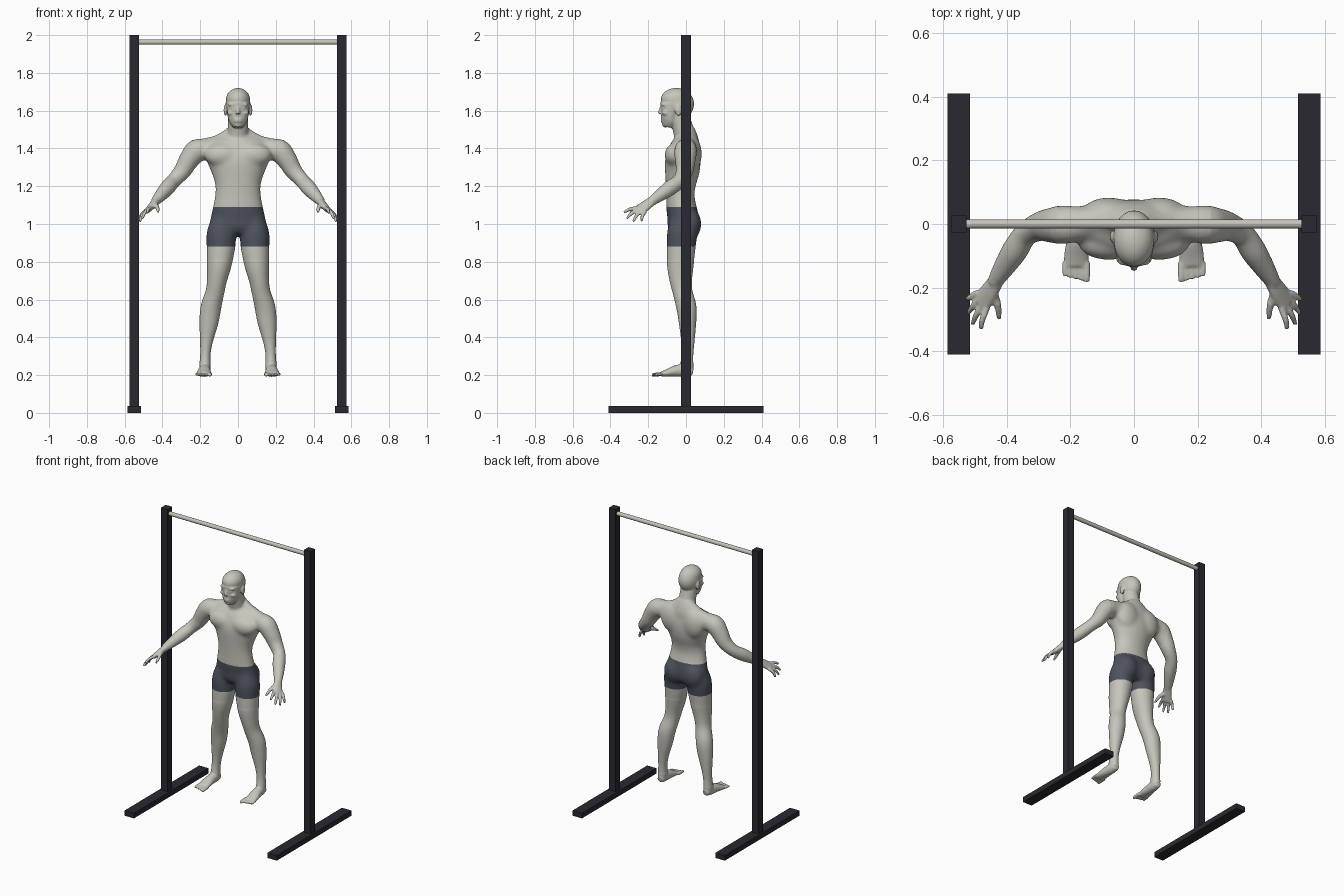
import bpy
import bmesh
import math
from mathutils import Vector, Matrix

cube = bpy.data.objects.get("Cube")
if cube:
    bpy.data.objects.remove(cube, do_unlink=True)


def make_material(name, rgb):
    mat = bpy.data.materials.new(name)
    mat.use_nodes = True
    colour = (*rgb, 1)
    mat.diffuse_color = colour
    mat.node_tree.nodes["Principled BSDF"].inputs["Base Color"].default_value = colour
    return mat


skin = make_material("warm grey skin", (.57, .56, .5))
fabric = make_material("slate shorts", (.075, .085, .11))
metal = make_material("dark frame", (.023, .022, .031))
steel = make_material("pale steel", (.56, .55, .49))


# ---------- exercise frame ----------
def add_box(name, centre, size, mat):
    bpy.ops.mesh.primitive_cube_add(size=1, location=centre)
    obj = bpy.context.object
    obj.name = name
    obj.data.transform(Matrix.Diagonal((*size, 1)))
    obj.data.materials.append(mat)


for side, s in (("left", 1), ("right", -1)):
    add_box(side + "_post", (s * .55, 0, 1), (.05, .052, 2), metal)
    add_box(side + "_base", (s * .55, 0, .018), (.072, .82, .036), metal)

bpy.ops.mesh.primitive_cylinder_add(vertices=24, radius=.014, depth=1.06,
                                    location=(0, 0, 1.963), rotation=(0, math.pi / 2, 0))
bar = bpy.context.object
bar.name = "pull_up_bar"
bar.data.materials.append(steel)
bpy.ops.object.shade_smooth_by_angle()

# ---------- figure, merged from lofted limbs and muscle masses ----------
bm = bmesh.new()
X_AXIS = Vector((1, 0, 0))


def spline(points, steps=4):
    """Smooth curve through points; each point is a position plus two radii."""
    pts = [points[0], *points, points[-1]]
    out = []
    for a, b, c, d in zip(pts, pts[1:], pts[2:], pts[3:]):
        for k in range(steps):
            t = k / steps
            out.append([q + .5 * t * (r - p + t * (2 * p - 5 * q + 4 * r - w
                        + t * (3 * (q - r) + w - p)))
                        for p, q, r, w in zip(a, b, c, d)])
    return out + [list(points[-1])]


def tube(points, ref=X_AXIS, mirror=True, sides=24):
    path = spline(points)
    for s in (1, -1) if mirror else (1,):
        rings = []
        for i, (x, y, z, ra, rb) in enumerate(path):
            before, after = path[max(i - 1, 0)], path[min(i + 1, len(path) - 1)]
            tangent = (Vector(after[:3]) - Vector(before[:3])).normalized()
            u = (ref - tangent * ref.dot(tangent)).normalized()
            v = tangent.cross(u)
            ring = []
            for k in range(sides):
                a = math.tau * k / sides
                p = Vector((x, y, z)) + u * ra * math.cos(a) + v * rb * math.sin(a)
                ring.append(bm.verts.new((s * p.x, p.y, p.z)))
            rings.append(ring)
        for low, high in zip(rings, rings[1:]):
            for k in range(sides):
                n = (k + 1) % sides
                bm.faces.new((low[k], low[n], high[n], high[k]))
        bm.faces.new(rings[0])
        bm.faces.new(rings[-1])


def round_tube(points, **options):
    tube([(*p, p[-1]) for p in points], **options)


def mass(centre, radii, mirror=True):
    for s in (1, -1) if mirror else (1,):
        place = Matrix.Translation((s * centre[0], centre[1], centre[2]))
        bmesh.ops.create_uvsphere(bm, u_segments=24, v_segments=16, radius=1,
                                  matrix=place @ Matrix.Diagonal((*radii, 1)))


# torso: height, depth centre, half width, half depth
torso = [(.94, -.02, .12, .06), (.98, -.015, .15, .083), (1.03, -.015, .146, .083),
         (1.09, -.025, .133, .08), (1.15, -.03, .122, .075), (1.21, -.028, .121, .08),
         (1.28, -.02, .144, .092), (1.34, -.016, .168, .094), (1.4, -.006, .17, .082),
         (1.44, .005, .15, .066), (1.475, .003, .09, .052), (1.5, -.01, .056, .05)]
tube([(0, y, z, w, d) for z, y, w, d in torso], mirror=False, sides=40)

# muscle masses
mass((.08, -.058, 1.365), (.098, .056, .064))      # chest
mass((.08, .032, 1.37), (.085, .052, .1))          # shoulder blades
mass((.07, .022, 1), (.075, .06, .085))            # glutes
round_tube([(.03, .008, 1.485, .034), (.1, .01, 1.44, .035), (.2, .005, 1.402, .048)])

# neck and head
round_tube([(0, .005, 1.43, .062), (0, -.015, 1.5, .055), (0, -.035, 1.58, .052)], mirror=False)
mass((0, -.045, 1.635), (.066, .088, .085), mirror=False)
mass((0, -.052, 1.658), (.064, .082, .062), mirror=False)
tube([(0, -.08, 1.64, .06, .056), (0, -.083, 1.585, .057, .049), (0, -.085, 1.55, .05, .046),
      (0, -.09, 1.53, .04, .04), (0, -.094, 1.512, .026, .028)], mirror=False)
mass((.067, -.04, 1.603), (.009, .019, .031))      # ears
mass((.027, -.118, 1.632), (.026, .013, .008))     # brows
mass((.027, -.117, 1.612), (.014, .012, .009))     # eyes
mass((.036, -.105, 1.588), (.022, .022, .016))     # cheeks
round_tube([(0, -.126, 1.63, .008), (0, -.134, 1.605, .009), (0, -.138, 1.583, .012)], mirror=False)
for lip_height in (1.554, 1.544):
    mass((0, -.125, lip_height), (.022, .01, .006), mirror=False)
mass((0, -.11, 1.524), (.022, .016, .013), mirror=False)

# arms
round_tube([(.15, .002, 1.395, .056), (.215, -.002, 1.39, .062), (.258, -.004, 1.34, .055),
            (.295, -.008, 1.28, .046), (.34, -.032, 1.23, .039), (.375, -.085, 1.19, .041),
            (.41, -.14, 1.15, .033), (.438, -.185, 1.118, .024)])

# hands
spread = Vector((.4, .6, -.3))
tube([(.43, -.175, 1.125, .025, .022), (.452, -.21, 1.1, .032, .019),
      (.48, -.248, 1.07, .036, .014)], ref=spread)
first, last = Vector((.462, -.262, 1.085)), Vector((.494, -.218, 1.065))
tips = [(.48, -.33, 1.06), (.507, -.315, 1.028), (.52, -.28, 1.012), (.523, -.235, 1.014)]
for i, tip in enumerate(tips):
    knuckle = first.lerp(last, i / 3)
    root = knuckle.lerp(Vector((.46, -.22, 1.09)), .5)
    joint = knuckle.lerp(Vector(tip), .5) + Vector((.005, -.004, .005))
    round_tube([(*root, .011), (*knuckle, .011), (*joint, .01), (*tip, .007)], sides=12)
round_tube([(.447, -.205, 1.1, .015), (.428, -.25, 1.092, .013), (.422, -.3, 1.06, .008)], sides=12)

# legs
tube([(.08, -.015, 1.05, .05, .06), (.088, -.02, .96, .077, .08), (.09, -.025, .88, .077, .077),
      (.1, -.03, .78, .065, .071), (.112, -.027, .7, .053, .06), (.122, -.018, .64, .05, .053),
      (.143, .002, .56, .055, .054), (.154, .008, .48, .051, .047), (.167, .01, .38, .035, .036),
      (.173, .008, .31, .028, .032), (.175, .004, .25, .03, .036), (.175, .002, .21, .027, .035)])

# feet
tube([(.174, .036, .217, .02, .02), (.175, 0, .225, .029, .034), (.178, -.05, .222, .033, .031),
      (.181, -.1, .211, .039, .02), (.182, -.132, .205, .038, .013)])
for i in range(5):
    x = .148 + .0175 * i
    thick = .011 if i == 0 else .0075
    reach = -.182 + .004 * i
    round_tube([(x, -.12, .206, thick), (x, -.15, .204, thick), (x, reach, .201, thick * .8)], sides=12)

bmesh.ops.recalc_face_normals(bm, faces=bm.faces)
mesh = bpy.data.meshes.new("body")
bm.to_mesh(mesh)
bm.free()
body = bpy.data.objects.new("body", mesh)
bpy.context.collection.objects.link(body)

# fuse all the masses into one skin
fuse = body.modifiers.new("fuse", "REMESH")
fuse.mode = "VOXEL"
fuse.voxel_size = .0045
graph = bpy.context.evaluated_depsgraph_get()
fused = bpy.data.meshes.new_from_object(body.evaluated_get(graph))
body.modifiers.clear()
body.data = fused
fused.name = "body"
fused.materials.clear()
fused.materials.append(skin)
fused.materials.append(fabric)

# soften the joins: most on the trunk, least on head, hands and feet
bm = bmesh.new()
bm.from_mesh(fused)
broad = [v for v in bm.verts if abs(v.co.x) < .43 and .26 < v.co.z < 1.5]
trunk = [v for v in broad if abs(v.co.x) < .24 and .8 < v.co.z < 1.47]
for group, rounds in ((list(bm.verts), 3), (broad, 12), (trunk, 40)):
    for _ in range(rounds):
        bmesh.ops.smooth_vert(bm, verts=group, factor=.5, use_axis_x=True,
                              use_axis_y=True, use_axis_z=True)

# cut the shorts' hems and colour the faces between them
HEM, WAIST = .88, 1.09
for height in (HEM, WAIST):
    bmesh.ops.bisect_plane(bm, geom=bm.verts[:] + bm.edges[:] + bm.faces[:],
                           plane_co=(0, 0, height), plane_no=(0, 0, 1))
for face in bm.faces:
    c = face.calc_center_median()
    face.material_index = int(HEM < c.z < WAIST and abs(c.x) < .25)
    face.smooth = True
bm.to_mesh(fused)
bm.free()
